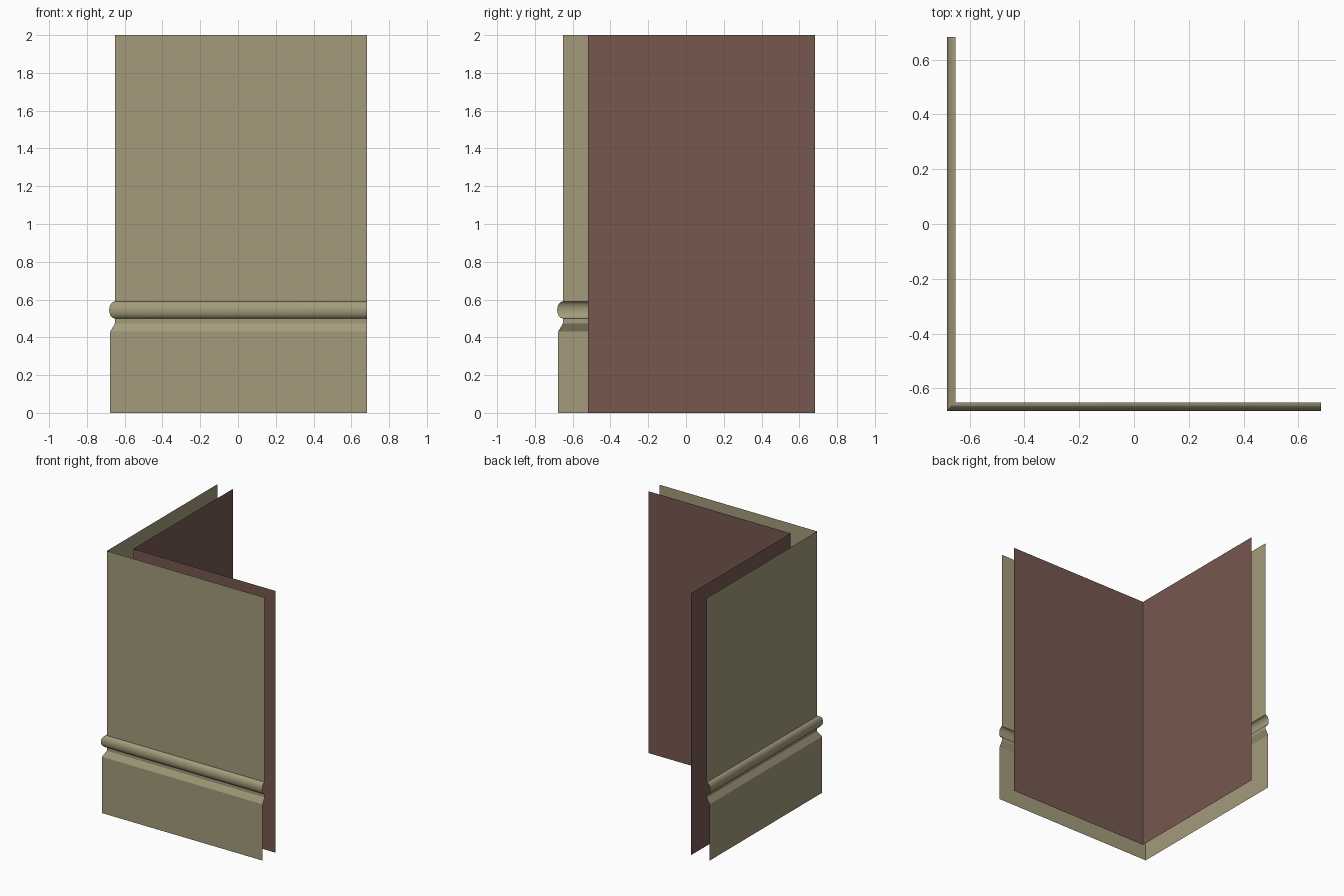
import bpy, math

if "Cube" in bpy.data.objects:
    bpy.data.objects.remove(bpy.data.objects["Cube"])

END = 0.682     # free ends of both wall wings
WALL = 0.652    # distance of the plain wall face from the centre


def material(name, rgb):
    m = bpy.data.materials.new(name)
    m.diffuse_color = (*rgb, 1.0)
    m.use_nodes = True
    m.node_tree.nodes["Principled BSDF"].inputs["Base Color"].default_value = m.diffuse_color
    return m


def sweep_corner(name, profile, mat, outward):
    """Sweep (distance, height) points along an L path with a mitred corner."""
    verts, faces = [], []
    for d, z in profile:
        verts += [(-d, END, z), (-d, -d, z), (END, -d, z)]
    for i in range(len(profile) - 1):
        for k in range(2):
            a = 3 * i + k
            f = (a, a + 1, a + 4, a + 3)
            faces.append(f if outward else f[::-1])
    mesh = bpy.data.meshes.new(name)
    mesh.from_pydata(verts, [], faces)
    mesh.materials.append(mat)
    obj = bpy.data.objects.new(name, mesh)
    bpy.context.collection.objects.link(obj)
    return obj


tan = material("tan_plaster", (0.37, 0.33, 0.20))
brown = material("brown_backing", (0.18, 0.097, 0.078))

# Outer wall: skirting, bevel, groove, rounded bead, plain wall
bead = [(WALL + 0.030 * math.sin(math.pi * i / 12),
         0.545 - 0.045 * math.cos(math.pi * i / 12)) for i in range(13)]
profile = [(0.677, 0), (0.677, 0.43), (WALL, 0.473)] + bead + [(WALL, 2.0)]
outer = sweep_corner("outer_wall", profile, tan, True)

# Inner wall: plain sheet facing the room
sweep_corner("inner_wall", [(0.52, 0), (0.52, 2.0)], brown, False)

# Smooth the bead, keep the corner and bevel edges sharp
bpy.ops.object.select_all(action='DESELECT')
outer.select_set(True)
bpy.context.view_layer.objects.active = outer
bpy.ops.object.shade_smooth_by_angle(angle=math.radians(28))
